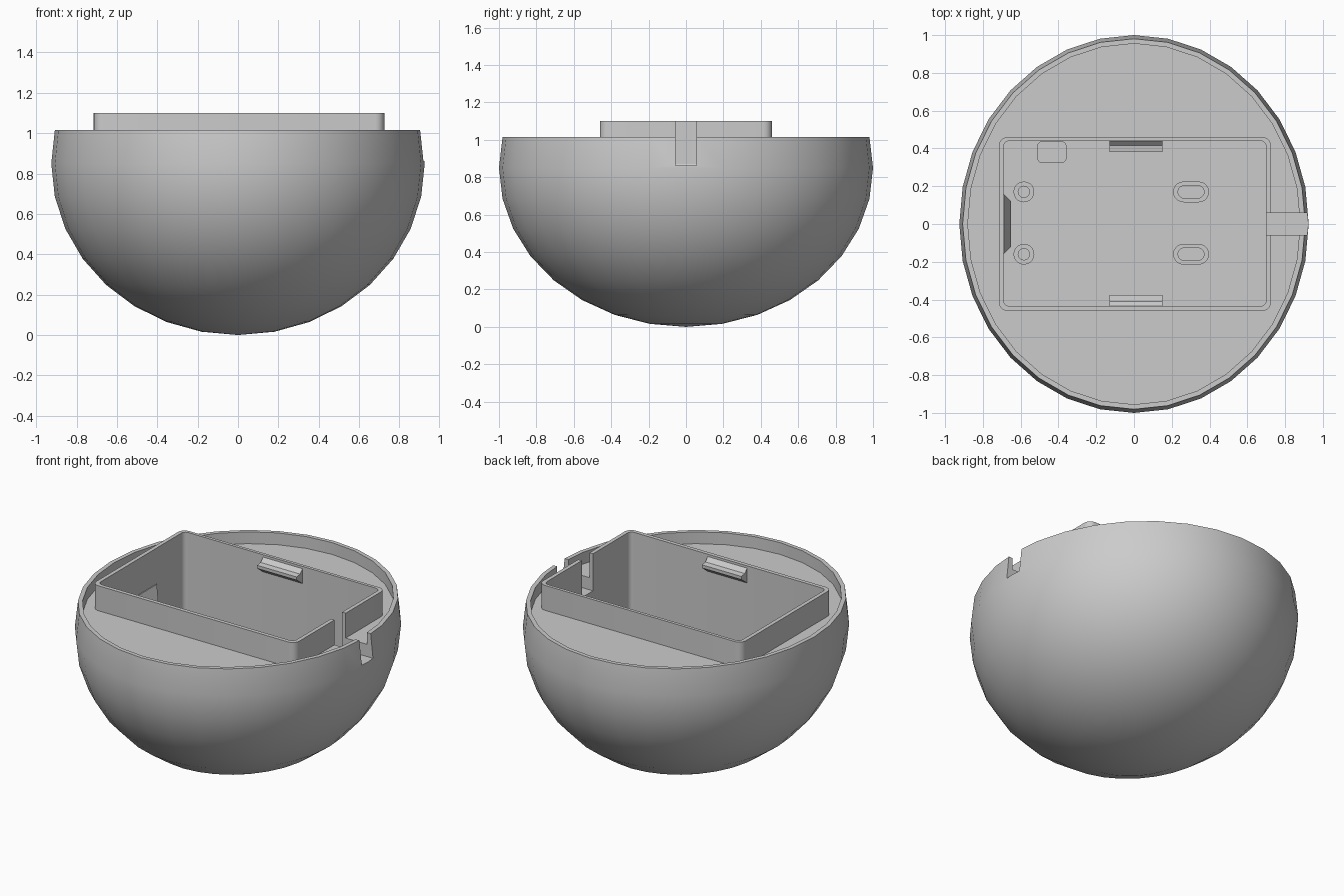
import bpy, bmesh, math

if "Cube" in bpy.data.objects:
    bpy.data.objects.remove(bpy.data.objects["Cube"])

grey = bpy.data.materials.new("plain_grey")
grey.diffuse_color = (0.6, 0.6, 0.6, 1)
grey.use_nodes = True
grey.node_tree.nodes["Principled BSDF"].inputs["Base Color"].default_value = grey.diffuse_color

FLOOR, TOP = 0.60, 1.10          # tray floor and tray rim heights


def make(name, bm):
    bmesh.ops.recalc_face_normals(bm, faces=bm.faces)
    me = bpy.data.meshes.new(name)
    bm.to_mesh(me)
    bm.free()
    me.materials.append(grey)
    ob = bpy.data.objects.new(name, me)
    bpy.context.collection.objects.link(ob)
    return ob


def prism(name, pts, depth):
    """Solid between a closed loop of 3D points and the loop moved by depth."""
    bm = bmesh.new()
    a = [bm.verts.new(p) for p in pts]
    b = [bm.verts.new([p[i] + depth[i] for i in range(3)]) for p in pts]
    n = len(pts)
    bm.faces.new(a)
    bm.faces.new(b)
    for i in range(n):
        j = (i + 1) % n
        bm.faces.new((a[i], a[j], b[j], b[i]))
    return make(name, bm)


def rounded(name, x0, x1, y0, y1, r, z0, z1, seg=5):
    """Upright block with rounded vertical corners."""
    pts = []
    corners = [(x1 - r, y1 - r), (x0 + r, y1 - r), (x0 + r, y0 + r), (x1 - r, y0 + r)]
    for k, (cx, cy) in enumerate(corners):
        for s in range(seg + 1):
            t = math.pi / 2 * (k + s / seg)
            p = (cx + r * math.cos(t), cy + r * math.sin(t), z0)
            if not pts or math.dist(p, pts[-1]) > 1e-5:
                pts.append(p)
    if math.dist(pts[0], pts[-1]) < 1e-5:
        pts.pop()
    return prism(name, pts, (0, 0, z1 - z0))


def combine(ob, other, op):
    bpy.context.view_layer.objects.active = ob
    mod = ob.modifiers.new(op, 'BOOLEAN')
    mod.operation, mod.solver, mod.object = op, 'EXACT', other
    bpy.ops.object.modifier_apply(modifier=mod.name)
    bpy.data.objects.remove(other)


# Bowl: lower part of an ellipsoid, with a thin raised rim round a flat deck
N, RX, RY, RZ = 32, 0.925, 1.0, 0.85
step = 2 * math.pi / N
bm = bmesh.new()


def ring(rx, ry, z):
    return [bm.verts.new((rx * math.cos(i * step), ry * math.sin(i * step), z)) for i in range(N)]


rings = [ring(0.88, 0.955, 0.94), ring(0.88, 0.955, RZ * (1 + math.sin(step)))]
for k in range(1, -8, -1):
    c = math.cos(k * step)
    rings.append(ring(RX * c, RY * c, RZ * (1 + math.sin(k * step))))
bm.faces.new(rings[0])
for a, b in zip(rings, rings[1:]):
    for i in range(N):
        j = (i + 1) % N
        bm.faces.new((a[i], a[j], b[j], b[i]))
pole = bm.verts.new((0, 0, 0))
for i in range(N):
    bm.faces.new((rings[-1][i], rings[-1][(i + 1) % N], pole))
bowl = make("bowl", bm)

# Tray walls, tray cavity, cable slot and the small floor pocket
combine(bowl, rounded("tray_wall", -0.715, 0.725, -0.46, 0.46, 0.045, 0.85, TOP), 'UNION')
combine(bowl, rounded("cavity", -0.69, 0.70, -0.435, 0.44, 0.03, FLOOR, 1.3), 'DIFFERENCE')
combine(bowl, rounded("slot", 0.6, 1.2, -0.057, 0.057, 0.001, 0.862, 1.3, 1), 'DIFFERENCE')
combine(bowl, rounded("pocket", -0.51, -0.36, 0.325, 0.436, 0.025, FLOOR - 0.08, FLOOR + 0.1), 'DIFFERENCE')

# Standoffs: round ones on the left, long slotted ones on the right
standoffs = []
for y in (-0.16, 0.17):
    for x, hx, hole_x, r in ((-0.583, 0.055, 0.03, 0.03), (0.302, 0.095, 0.069, 0.033)):
        post = rounded("standoff", x - hx, x + hx, y - 0.055, y + 0.055, 0.055, FLOOR - 0.01, FLOOR + 0.1)
        hole = rounded("hole", x - hole_x, x + hole_x, y - r, y + r, r, FLOOR + 0.005, FLOOR + 0.3)
        combine(post, hole, 'DIFFERENCE')
        standoffs.append(post)

# Snap ledges near the top of the two long walls
profile = [(-0.01, 1.085), (0, 1.085), (0.025, 1.06), (0.06, 1.055), (0.06, 1.035), (0, 0.99), (-0.01, 0.99)]
for name, wall, s in (("back_ledge", 0.44, -1), ("front_ledge", -0.435, 1)):
    prism(name, [(-0.13, wall + s * d, z) for d, z in profile], (0.28, 0, 0))

# Wedge catch on the left wall, widest at its lower edge
bm = bmesh.new()
for x, y, z in ((-0.695, 0.165, 0.87), (-0.695, 0.165, 0.78), (-0.65, 0.12, 0.78), (-0.685, 0.155, 0.87)):
    for s in (1, -1):
        bm.verts.new((x, s * y, z))
bmesh.ops.convex_hull(bm, input=bm.verts)
make("left_catch", bm)

# Smooth curved surfaces, keep edges crisp
for ob in list(bpy.context.scene.objects):
    bpy.ops.object.select_all(action='DESELECT')
    ob.select_set(True)
    bpy.context.view_layer.objects.active = ob
    bpy.ops.object.shade_smooth_by_angle(angle=math.radians(30))
